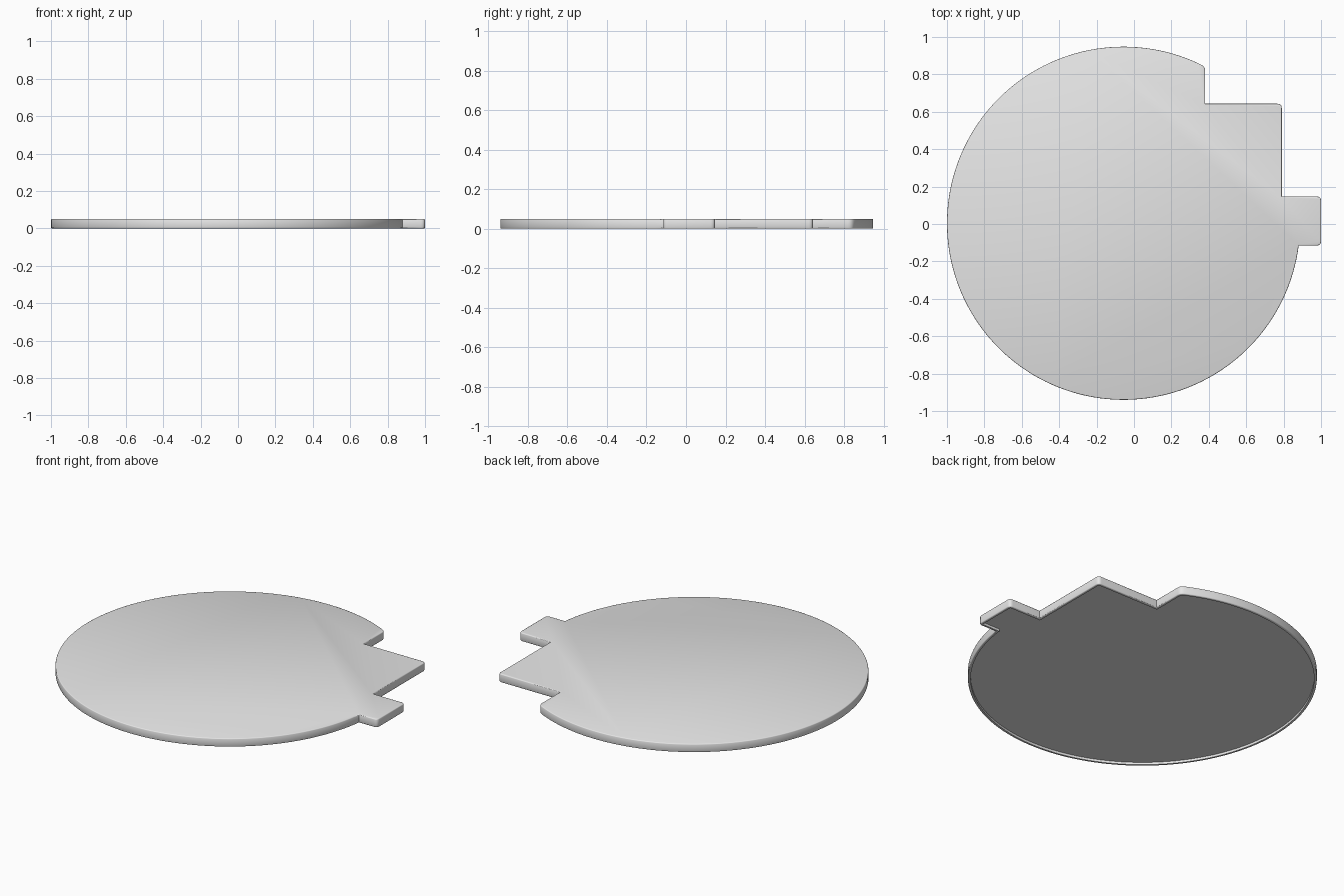
import bpy, bmesh, math
from mathutils import Vector

cube = bpy.data.objects.get("Cube")
if cube:
    bpy.data.objects.remove(cube, do_unlink=True)

HEIGHT = 0.05
RADIUS = 0.944
CENTRE = Vector((-0.056, 0.004))
ARC_STEPS = 128
EDGE_ROUND = 0.005
RIM = 0.01
RECESS = 0.014

grey = bpy.data.materials.new("plain grey")
grey.use_nodes = True
colour = (0.8, 0.8, 0.8, 1.0)
grey.diffuse_color = colour
grey.node_tree.nodes["Principled BSDF"].inputs["Base Color"].default_value = colour


def rounded(before, corner, after, setback=0.022, steps=4):
    """Replace a corner with a small curve."""
    a = corner + (before - corner).normalized() * setback
    b = corner + (after - corner).normalized() * setback
    return [a.lerp(corner, t).lerp(corner.lerp(b, t), t)
            for t in (i / steps for i in range(steps + 1))]


# Disc arc, running from the notch round to the tab
start = math.acos((0.38 - CENTRE.x) / RADIUS)
end = 2 * math.pi + math.asin((-0.115 - CENTRE.y) / RADIUS)
arc = []
for i in range(ARC_STEPS + 1):
    angle = start + (end - start) * i / ARC_STEPS
    arc.append(CENTRE + RADIUS * Vector((math.cos(angle), math.sin(angle))))

# Tab, square shoulder and notch
steps = [Vector(p) for p in ((1.0, -0.115), (1.0, 0.147), (0.79, 0.147),
                             (0.79, 0.643), (0.38, 0.643))]
outline = arc + steps
count = len(outline)
round_corners = {0, len(arc), len(arc) + 1, len(arc) + 3}
points = []
for i, p in enumerate(outline):
    if i in round_corners:
        points += rounded(outline[i - 1], p, outline[(i + 1) % count])
    else:
        points.append(p)

# Solid plate
bm = bmesh.new()
base = bm.faces.new([bm.verts.new((p.x, p.y, 0)) for p in points])
raised = bmesh.ops.extrude_face_region(bm, geom=[base], use_keep_orig=True)
bmesh.ops.translate(bm, vec=(0, 0, HEIGHT),
                    verts=[g for g in raised["geom"] if isinstance(g, bmesh.types.BMVert)])
bmesh.ops.recalc_face_normals(bm, faces=bm.faces)

# Softened top and bottom edges
rims = [e for e in bm.edges if abs(e.verts[0].co.z - e.verts[1].co.z) < 1e-4]
bmesh.ops.bevel(bm, geom=rims, offset=EDGE_ROUND, segments=2, profile=0.5,
                affect='EDGES', clamp_overlap=False)

# Shallow recess in the underside, leaving a narrow rim
bm.normal_update()
bottom = min(bm.faces, key=lambda f: f.normal.z * f.calc_area())
bmesh.ops.inset_region(bm, faces=[bottom], thickness=RIM, use_even_offset=True)
inner = bmesh.ops.extrude_face_region(bm, geom=[bottom])
bmesh.ops.translate(bm, vec=(0, 0, RECESS),
                    verts=[g for g in inner["geom"] if isinstance(g, bmesh.types.BMVert)])
if bottom.is_valid:
    bmesh.ops.delete(bm, geom=[bottom], context='FACES_ONLY')
bmesh.ops.recalc_face_normals(bm, faces=bm.faces)

mesh = bpy.data.meshes.new("notched_disc")
bm.to_mesh(mesh)
bm.free()
mesh.materials.append(grey)
disc = bpy.data.objects.new("notched_disc", mesh)
bpy.context.collection.objects.link(disc)

bpy.ops.object.select_all(action='DESELECT')
disc.select_set(True)
bpy.context.view_layer.objects.active = disc
bpy.ops.object.shade_smooth_by_angle(angle=math.radians(50))
